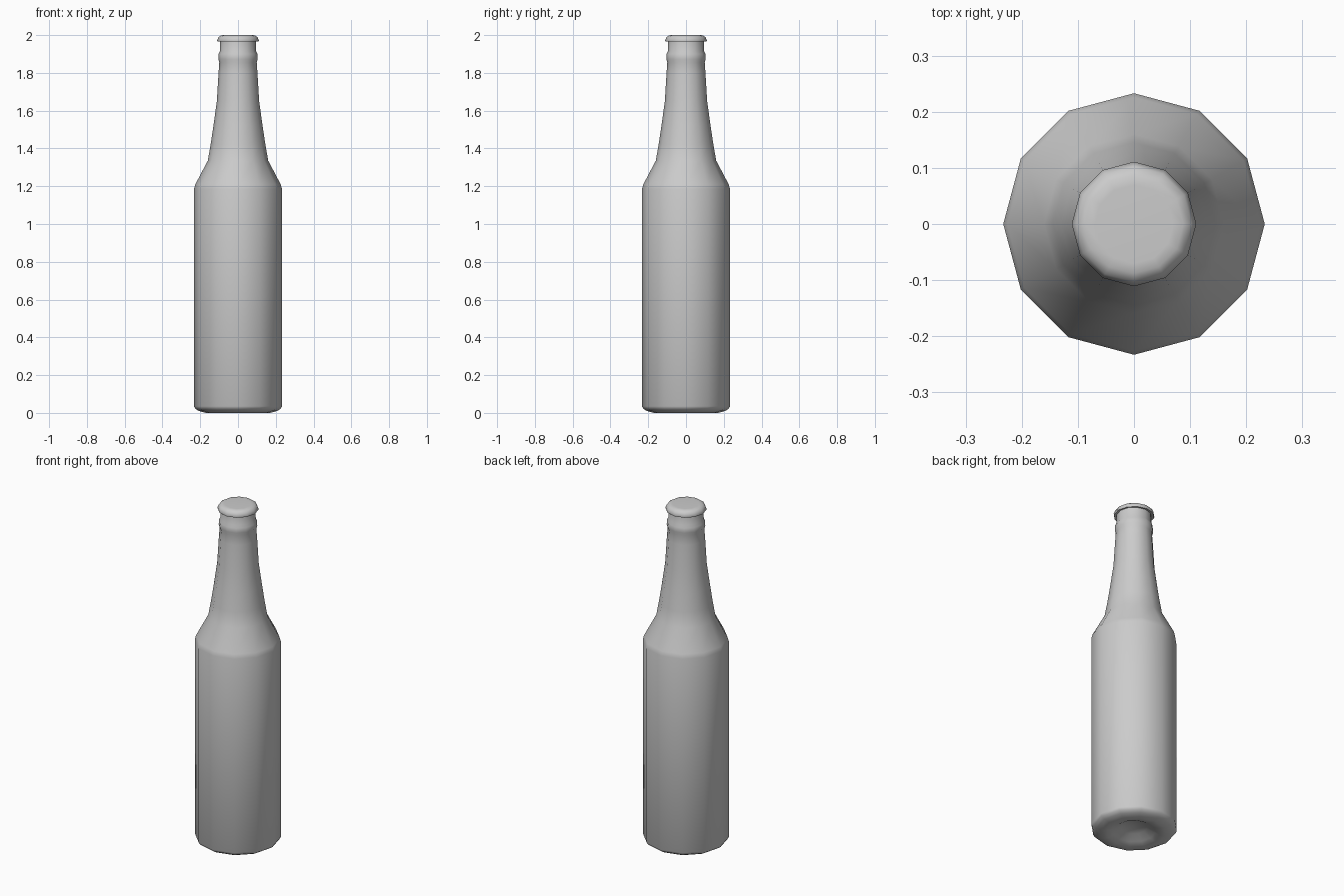
import bpy, bmesh, math

if "Cube" in bpy.data.objects:
    bpy.data.objects.remove(bpy.data.objects["Cube"])

SIDES = 12


def lathe(name, profile, angle):
    """Revolve (radius, height) points around z; radius 0 makes a pole."""
    bm = bmesh.new()
    rings = []
    for r, z in profile:
        if r == 0:
            rings.append([bm.verts.new((0, 0, z))] * SIDES)
        else:
            rings.append([bm.verts.new((r * math.cos(math.tau * i / SIDES),
                                        r * math.sin(math.tau * i / SIDES), z))
                          for i in range(SIDES)])
    for a, b in zip(rings, rings[1:]):
        for i in range(SIDES):
            j = (i + 1) % SIDES
            bm.faces.new(dict.fromkeys((a[i], a[j], b[j], b[i])))
    bmesh.ops.recalc_face_normals(bm, faces=bm.faces)
    mesh = bpy.data.meshes.new(name)
    bm.to_mesh(mesh)
    bm.free()
    obj = bpy.data.objects.new(name, mesh)
    bpy.context.collection.objects.link(obj)
    bpy.ops.object.select_all(action='DESELECT')
    obj.select_set(True)
    bpy.context.view_layer.objects.active = obj
    bpy.ops.object.shade_smooth_by_angle(angle=math.radians(angle))
    return obj


# Glass body: dimpled base, straight side, shoulder, tapering neck and ring
lathe("bottle_body", [
    (0, 0.045), (0.07, 0.036), (0.115, 0.012), (0.145, 0.002), (0.17, 0.0),
    (0.207, 0.01), (0.226, 0.022), (0.233, 0.035),
    (0.233, 1.185), (0.226, 1.21), (0.16, 1.335),
    (0.145, 1.42), (0.13, 1.52), (0.112, 1.65), (0.103, 1.80), (0.099, 1.855),
    (0.104, 1.872), (0.103, 1.90), (0.095, 1.915), (0.094, 1.985), (0, 1.985),
], 70)

# Crown cap: rounded top with a small flared rim
lathe("bottle_cap", [
    (0.094, 1.968), (0.109, 1.965), (0.111, 1.972), (0.103, 1.990),
    (0.088, 1.999), (0.07, 2.0), (0, 2.0),
], 80)
